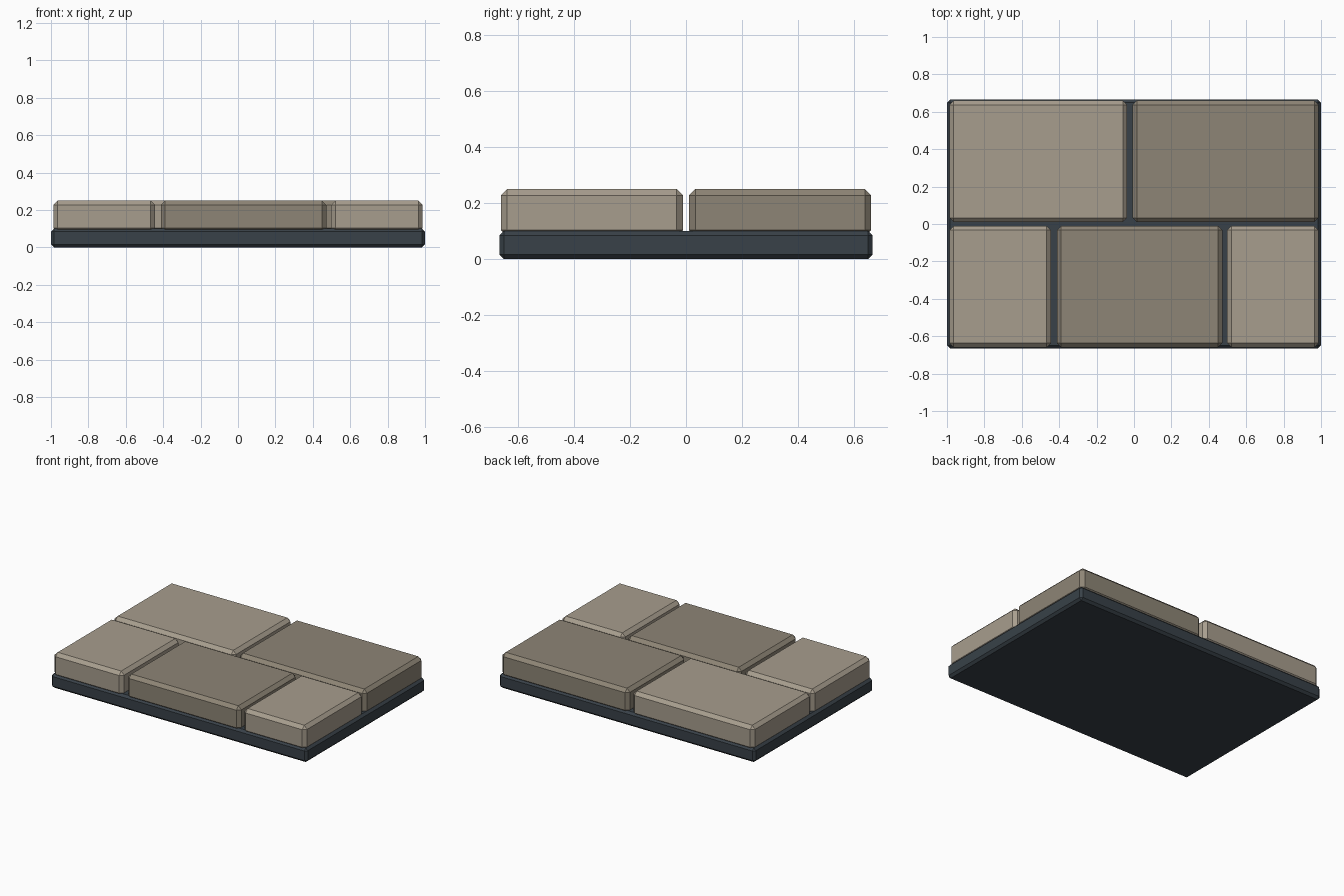
import bpy

if "Cube" in bpy.data.objects:
    bpy.data.objects.remove(bpy.data.objects["Cube"])


def material(name, rgb):
    m = bpy.data.materials.new(name)
    m.diffuse_color = (*rgb, 1)
    m.use_nodes = True
    m.node_tree.nodes["Principled BSDF"].inputs["Base Color"].default_value = m.diffuse_color
    return m


def chamfered_block(name, lo, hi, chamfer, mat):
    center = [(a + b) / 2 for a, b in zip(lo, hi)]
    bpy.ops.mesh.primitive_cube_add(size=1, location=center)
    ob = bpy.context.object
    ob.name = name
    ob.scale = [b - a for a, b in zip(lo, hi)]
    bpy.ops.object.transform_apply(location=False, rotation=False, scale=True)
    bevel = ob.modifiers.new("chamfer", 'BEVEL')
    bevel.width = chamfer
    bevel.segments = 1
    ob.data.materials.append(mat)
    return ob


light = material("light_stone", (0.39, 0.34, 0.27))
dark = material("dark_stone", (0.27, 0.235, 0.18))
slate = material("mortar", (0.04, 0.053, 0.065))

# Mortar bed
chamfered_block("mortar_base", (-1, -0.665, 0), (1, 0.665, 0.1), 0.016, slate)

# Paving stones in two staggered rows, sunk slightly into the bed
rows = {
    "front": (-0.66, -0.01, [(-0.987, -0.444), (-0.412, 0.472), (0.498, 0.987)]),
    "back": (0.01, 0.66, [(-0.987, -0.037), (-0.008, 0.987)]),
}
for row, (y0, y1, spans) in rows.items():
    for i, (x0, x1) in enumerate(spans):
        chamfered_block(f"{row}_stone_{i + 1}", (x0, y0, 0.08), (x1, y1, 0.25),
                        0.023, dark if i % 2 else light)
